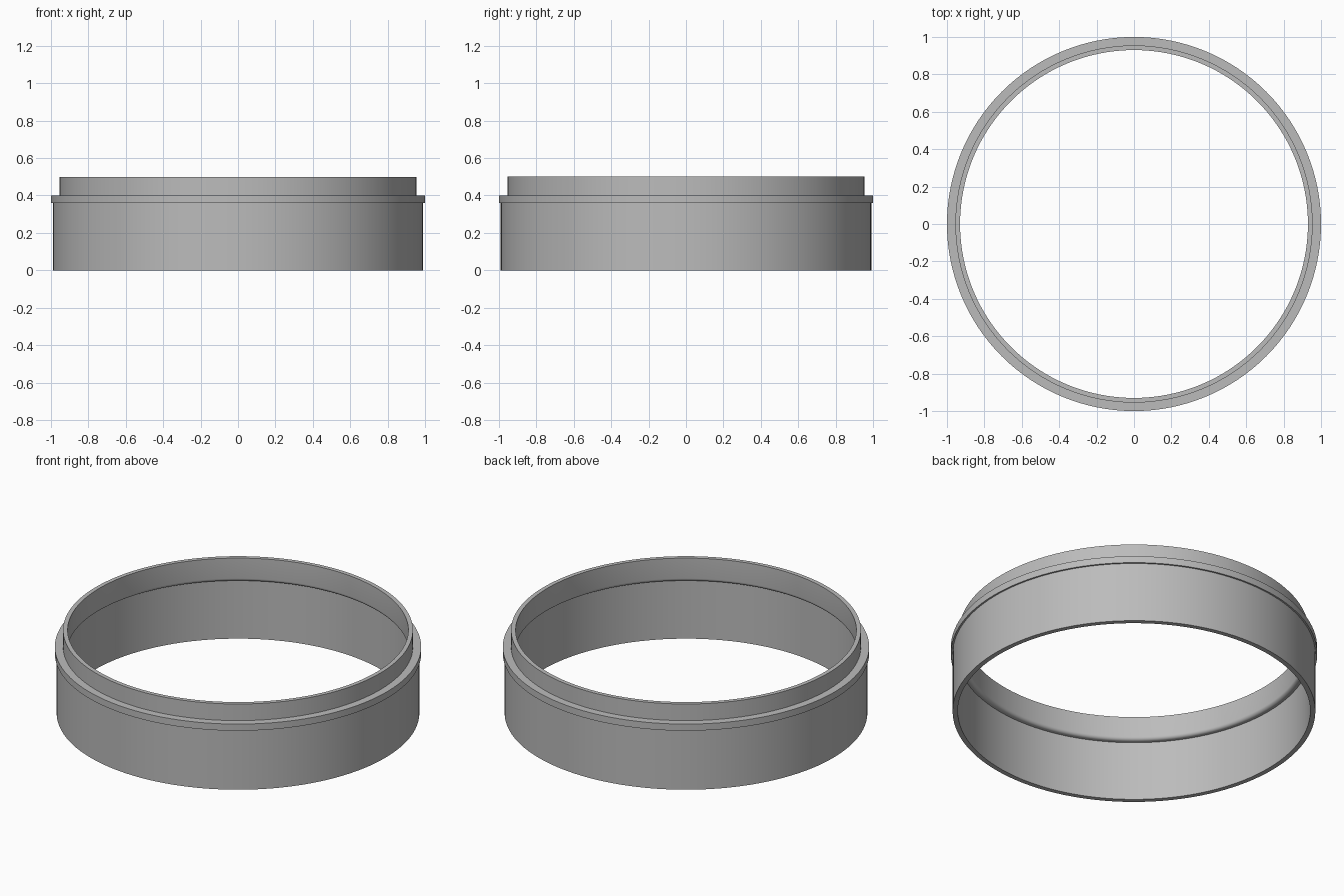
import bpy, bmesh
from math import pi, sin, cos, radians

SEGMENTS = 128

cube = bpy.data.objects.get("Cube")
if cube:
    bpy.data.objects.remove(cube, do_unlink=True)

# Single grey material
grey = bpy.data.materials.new("plain grey")
grey.use_nodes = True
colour = (0.5, 0.5, 0.5, 1)
grey.diffuse_color = colour
grey.node_tree.nodes["Principled BSDF"].inputs["Base Color"].default_value = colour

# Outer wall: body, flange, neck
outer = [(0.99, 0), (0.99, 0.36), (1.0, 0.36), (1.0, 0.4),
         (0.955, 0.4), (0.955, 0.5), (0.93, 0.5)]

# Inner wall: rounded shoulder under the neck, ledge, wider bore
fillet, ledge_z, neck_r = 0.02, 0.357, 0.93
shoulder = []
for i in range(7):
    a = radians(15 * i)
    shoulder.append((neck_r + fillet * (1 - cos(a)), ledge_z + fillet * (1 - sin(a))))
profile = outer + shoulder + [(0.962, ledge_z), (0.962, 0)]

# Revolve the closed profile into the ring
bm = bmesh.new()
verts = [bm.verts.new((r, 0, z)) for r, z in profile]
edges = [bm.edges.new((v, verts[(i + 1) % len(verts)])) for i, v in enumerate(verts)]
bmesh.ops.spin(bm, geom=verts + edges, cent=(0, 0, 0), axis=(0, 0, 1),
               angle=2 * pi, steps=SEGMENTS)
bmesh.ops.remove_doubles(bm, verts=bm.verts, dist=0.0005)
bmesh.ops.recalc_face_normals(bm, faces=bm.faces)
mesh = bpy.data.meshes.new("adapter_ring")
bm.to_mesh(mesh)
bm.free()

ring = bpy.data.objects.new("adapter_ring", mesh)
bpy.context.collection.objects.link(ring)
mesh.materials.append(grey)

bpy.ops.object.select_all(action='DESELECT')
ring.select_set(True)
bpy.context.view_layer.objects.active = ring
bpy.ops.object.shade_smooth_by_angle(angle=radians(30))
